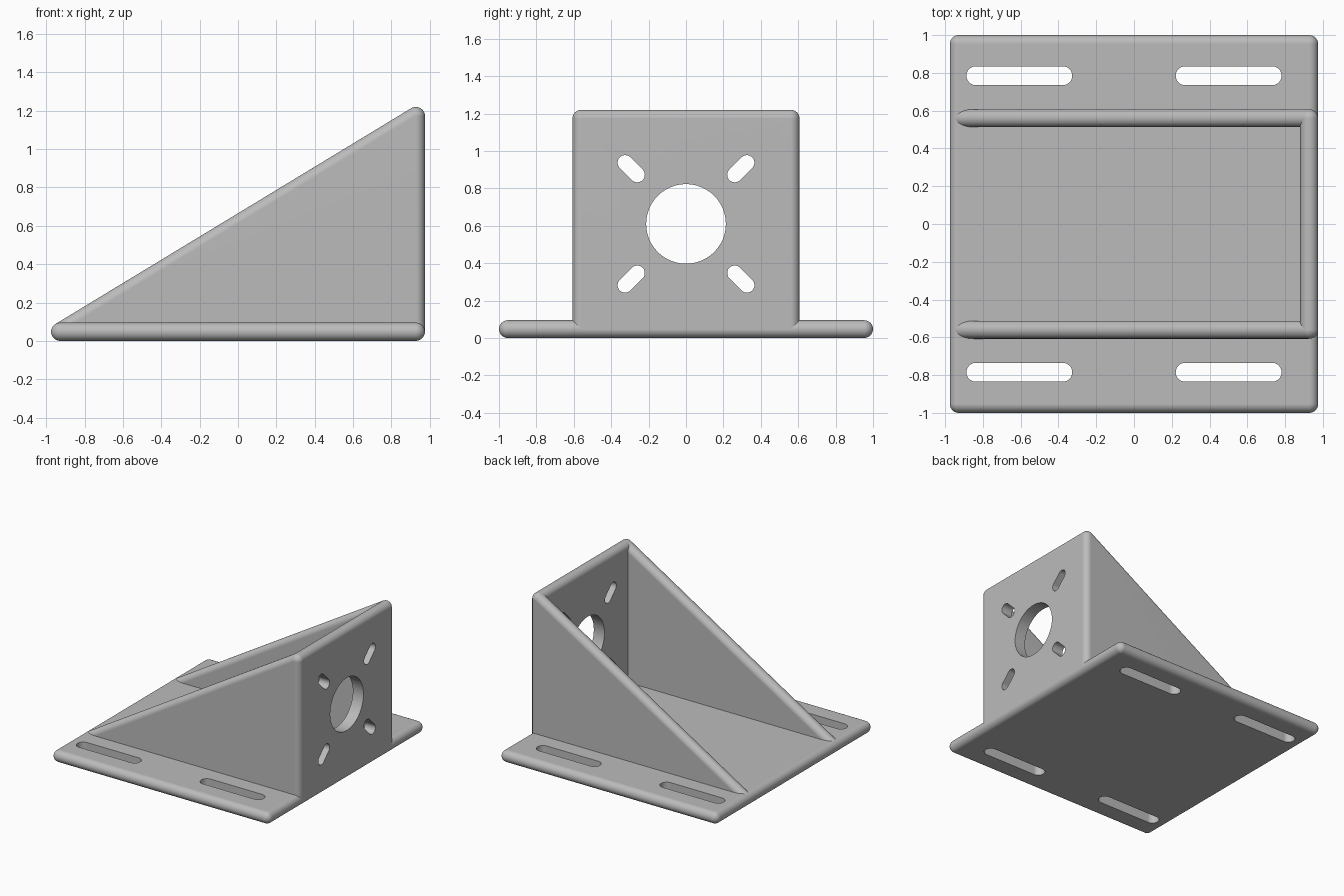
import bpy, bmesh, math
from mathutils import Vector, Matrix

cube = bpy.data.objects.get("Cube")
if cube:
    bpy.data.objects.remove(cube, do_unlink=True)

R = 0.0475                       # half the sheet thickness
XE, YE = 0.975 - R, 1 - R        # sheet centre lines
YW, ZT = 0.56, 1.22 - R
HOLE_Z = 0.61

grey = bpy.data.materials.new("plain grey")
grey.use_nodes = True
colour = (0.5, 0.5, 0.5, 1)
grey.diffuse_color = colour
grey.node_tree.nodes["Principled BSDF"].inputs["Base Color"].default_value = colour


def make_object(name, bm):
    mesh = bpy.data.meshes.new(name)
    bm.to_mesh(mesh)
    bm.free()
    mesh.materials.append(grey)
    obj = bpy.data.objects.new(name, mesh)
    bpy.context.collection.objects.link(obj)
    return obj


def rounded_sheet(name, corners):
    """Sheet with fully rounded rims: the hull of a ball at each corner."""
    bm = bmesh.new()
    for c in corners:
        bmesh.ops.create_uvsphere(bm, u_segments=32, v_segments=16, radius=R,
                                  matrix=Matrix.Translation(c))
    bmesh.ops.delete(bm, geom=bm.edges[:] + bm.faces[:], context='EDGES_FACES')
    bmesh.ops.convex_hull(bm, input=bm.verts[:])
    loose = [v for v in bm.verts if not v.link_faces]
    bmesh.ops.delete(bm, geom=loose, context='VERTS')
    bmesh.ops.dissolve_limit(bm, angle_limit=math.radians(0.5),
                             verts=bm.verts[:], edges=bm.edges[:])
    bmesh.ops.recalc_face_normals(bm, faces=bm.faces[:])
    return make_object(name, bm)


def slot_cutter(bm, centre, along, axis, half, radius, steps=24):
    """Pill-shaped prism through a sheet; half = 0 makes a round hole."""
    along, axis = Vector(along).normalized(), Vector(axis)
    side = axis.cross(along)
    ring = []
    for end in (0, 1):
        for i in range(steps + 1):
            if half == 0 and i == steps:
                continue
            a = -math.pi / 2 + math.pi * (i / steps + end)
            shift = half if end == 0 else -half
            ring.append(Vector(centre) - axis * 0.1
                        + along * (shift + radius * math.cos(a)) + side * radius * math.sin(a))
    face = bm.faces.new([bm.verts.new(p) for p in ring])
    out = bmesh.ops.extrude_face_region(bm, geom=[face])
    moved = [g for g in out["geom"] if isinstance(g, bmesh.types.BMVert)]
    bmesh.ops.translate(bm, verts=moved, vec=axis * 0.2)


def cut(obj, bm):
    """Cut the prisms out of a sheet, then drop the cutter."""
    bmesh.ops.recalc_face_normals(bm, faces=bm.faces[:])
    cutter = make_object("cutter", bm)
    cutter.hide_render = True
    mod = obj.modifiers.new("holes", 'BOOLEAN')
    mod.operation, mod.solver, mod.object = 'DIFFERENCE', 'EXACT', cutter
    bpy.context.view_layer.objects.active = obj
    bpy.ops.object.modifier_apply(modifier=mod.name)
    bpy.data.objects.remove(cutter, do_unlink=True)


# Base plate with four long mounting slots
base = rounded_sheet("base_plate", [(x, y, R) for x in (-XE, XE) for y in (-YE, YE)])
bm = bmesh.new()
for x in (-0.607, 0.501):
    for y in (-0.785, 0.785):
        slot_cutter(bm, (x, y, R), (1, 0, 0), (0, 0, 1), 0.23, 0.05)
cut(base, bm)

# Upright plate with a round hole and four diagonal slots
upright = rounded_sheet("upright_plate", [(XE, y, z) for y in (-YW, YW) for z in (R, ZT)])
bm = bmesh.new()
slot_cutter(bm, (XE, 0, HOLE_Z), (0, 1, 0), (1, 0, 0), 0, 0.213)
for sy in (-1, 1):
    for sz in (-1, 1):
        slot_cutter(bm, (XE, sy * 0.293, HOLE_Z + sz * 0.295), (0, sy, sz), (1, 0, 0), 0.046, 0.04)
cut(upright, bm)

# Triangular side walls
walls = [rounded_sheet(name, [(-XE, y, R), (XE, y, R), (XE, y, ZT)])
         for name, y in (("front_side_wall", -YW), ("back_side_wall", YW))]

# Smooth rims, crisp hole edges, flat sheet faces
for obj in [base, upright] + walls:
    bpy.ops.object.select_all(action='DESELECT')
    obj.select_set(True)
    bpy.context.view_layer.objects.active = obj
    bpy.ops.object.shade_smooth_by_angle(angle=math.radians(30))
    obj.modifiers.new("flat faces", 'WEIGHTED_NORMAL').keep_sharp = True
